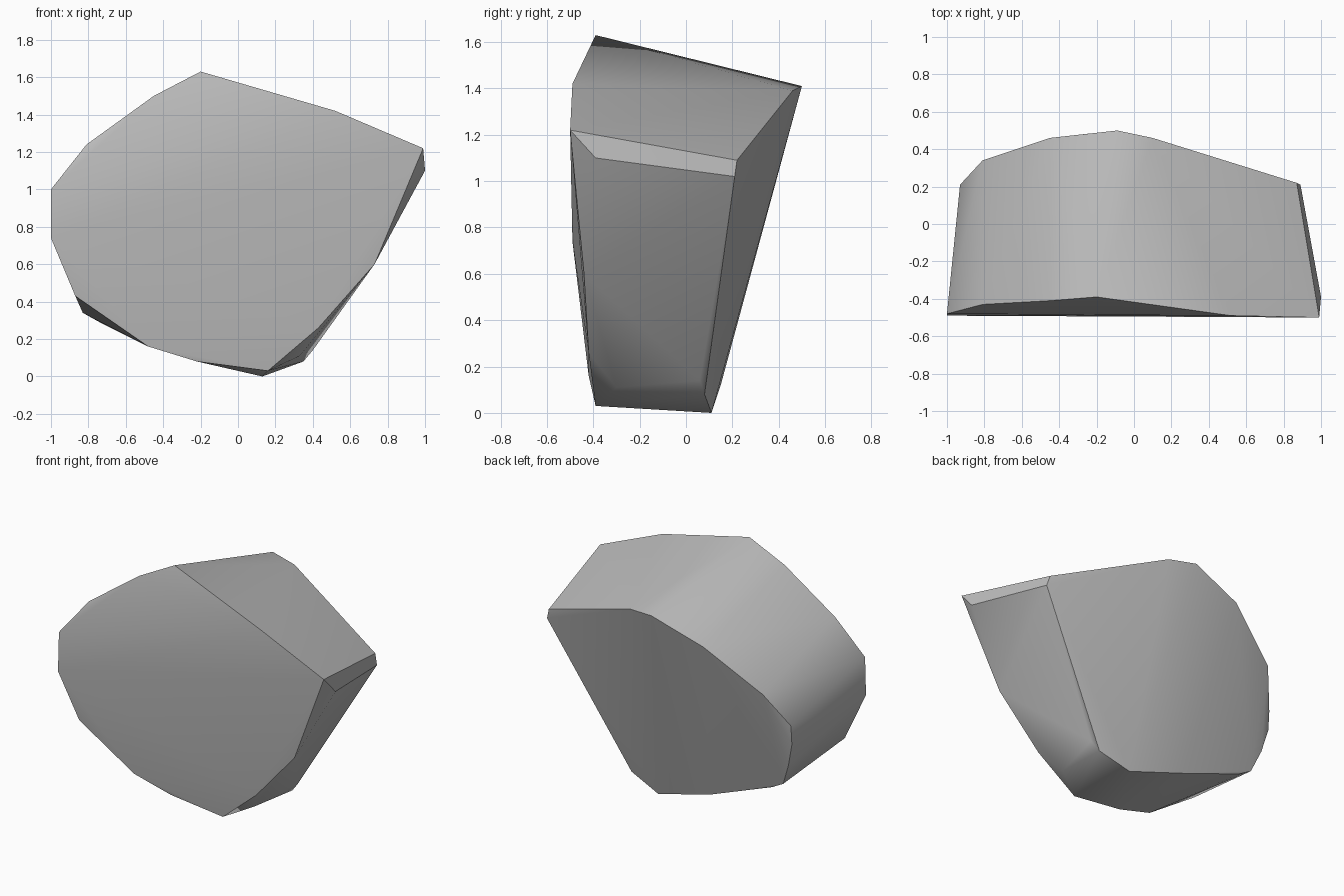
import bpy
import bmesh
import math

# Remove the default cube
default_cube = bpy.data.objects.get("Cube")
if default_cube:
    bpy.data.objects.remove(default_cube, do_unlink=True)

# Corners of the large front face, clockwise from the peak
front_rim = [
    (-.2, -.39, 1.63), (.52, -.49, 1.42), (.99, -.5, 1.22), (.73, -.44, .6),
    (.43, -.42, .26), (.16, -.39, .03), (-.22, -.4, .08), (-.48, -.42, .16),
    (-.87, -.45, .43), (-1, -.49, .74), (-1, -.48, 1), (-.81, -.43, 1.24),
    (-.45, -.41, 1.5),
]

# Corners of the leaning back face, in the same order
back_rim = [
    (-.09, .5, 1.41), (.1, .46, 1.39), (.87, .22, 1.09), (.89, .21, 1.02),
    (.4, .06, .14), (.35, .08, .08), (.13, .11, 0), (-.28, .15, .12),
    (-.74, .14, .29), (-.83, .15, .34), (-.89, .18, .49), (-.93, .2, .65),
    (-.93, .21, .78), (-.81, .34, 1.01), (-.45, .46, 1.28),
]

# Chipped corners between the two faces
chips = [(1, -.39, 1.1), (.33, -.3, .11)]


def make_material(name, color):
    material = bpy.data.materials.new(name)
    material.use_nodes = True
    material.diffuse_color = color
    shader = material.node_tree.nodes["Principled BSDF"]
    shader.inputs["Base Color"].default_value = color
    return material


def make_boulder(name, corners, material):
    """Wrap the corners in a convex stone."""
    bm = bmesh.new()
    for corner in corners:
        bm.verts.new(corner)
    result = bmesh.ops.convex_hull(bm, input=bm.verts[:])
    # Drop any corner that fell inside the stone
    loose = [v for v in bm.verts if not v.link_faces]
    bmesh.ops.delete(bm, geom=loose, context="VERTS")
    bmesh.ops.recalc_face_normals(bm, faces=bm.faces[:])
    mesh = bpy.data.meshes.new(name)
    bm.to_mesh(mesh)
    bm.free()
    mesh.materials.append(material)
    boulder = bpy.data.objects.new(name, mesh)
    bpy.context.collection.objects.link(boulder)
    return boulder


stone_grey = make_material("stone_grey", (.5, .5, .5, 1))
boulder = make_boulder("boulder", front_rim + back_rim + chips, stone_grey)

# Soft facets with crisp main edges
bpy.ops.object.select_all(action="DESELECT")
boulder.select_set(True)
bpy.context.view_layer.objects.active = boulder
bpy.ops.object.shade_smooth_by_angle(angle=math.radians(40))
